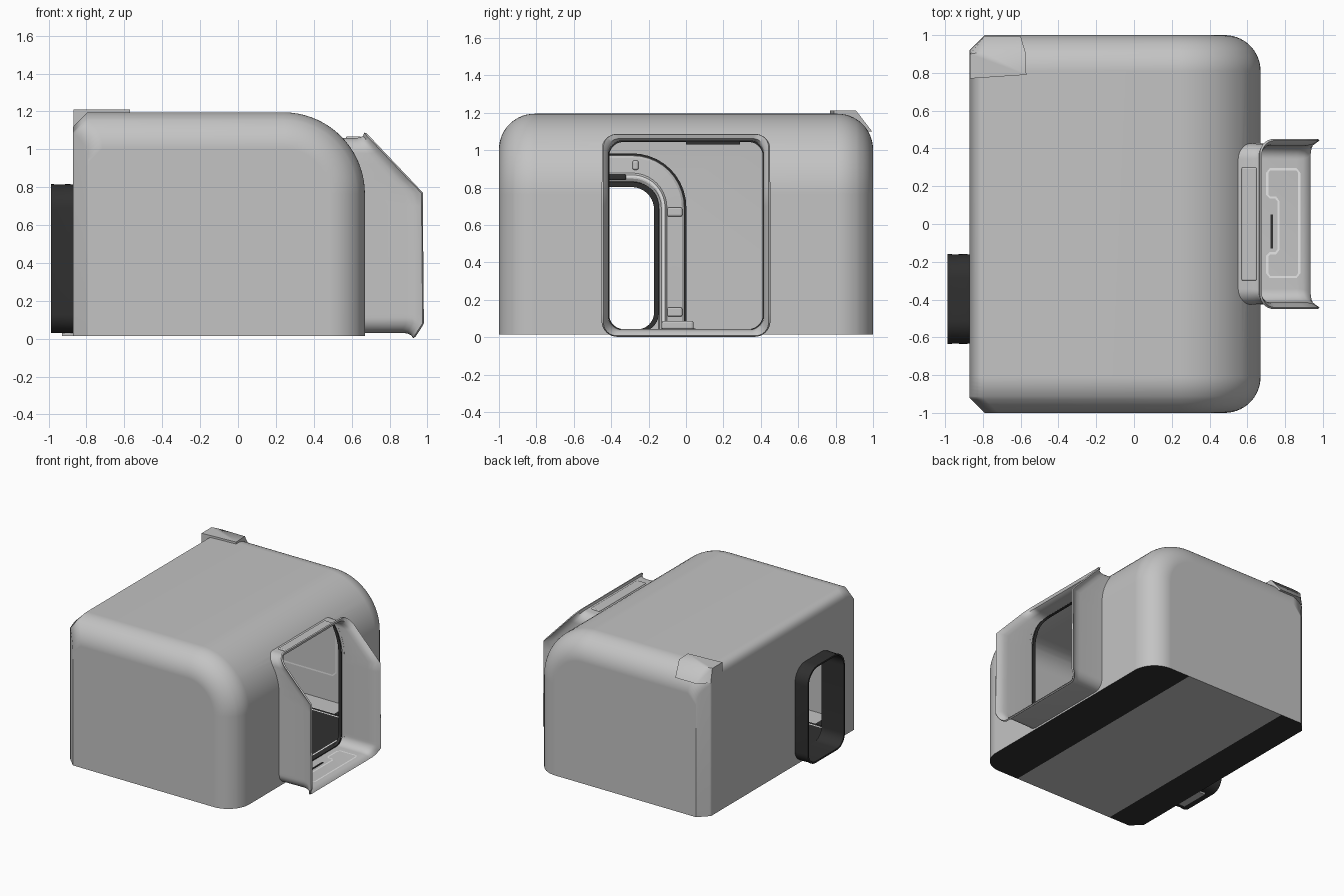
import bpy, bmesh, math
from math import sin, cos, pi, sqrt

if "Cube" in bpy.data.objects:
    bpy.data.objects.remove(bpy.data.objects["Cube"])


def material(name, r, g, b):
    m = bpy.data.materials.new(name)
    m.diffuse_color = (r, g, b, 1)
    m.use_nodes = True
    m.node_tree.nodes["Principled BSDF"].inputs["Base Color"].default_value = m.diffuse_color
    return m


SHELL = material("shell grey", 0.55, 0.55, 0.55)
BLACK = material("rubber black", 0.03, 0.03, 0.03)
LIGHT = material("seam light grey", 0.87, 0.87, 0.87)


def loft(name, rings, mats, caps=False, closed_path=False):
    """Skin a series of closed rings that have equal point counts."""
    bm = bmesh.new()
    vs = [[bm.verts.new(p) for p in r] for r in rings]
    n = len(vs[0])
    pairs = list(zip(vs, vs[1:]))
    if closed_path:
        pairs.append((vs[-1], vs[0]))
    for a, b in pairs:
        for i in range(n):
            j = (i + 1) % n
            bm.faces.new((a[i], a[j], b[j], b[i]))
    if caps:
        bm.faces.new(vs[0])
        bm.faces.new(vs[-1])
    bmesh.ops.recalc_face_normals(bm, faces=bm.faces)
    me = bpy.data.meshes.new(name)
    bm.to_mesh(me)
    bm.free()
    for m in mats:
        me.materials.append(m)
    ob = bpy.data.objects.new(name, me)
    bpy.context.collection.objects.link(ob)
    return ob


def rounded(cy, hw, z0, z1, rt, rb, n=10):
    """Rounded rectangle in the yz plane."""
    pts = []
    for sy, z, r, a0 in ((1, z1, rt, 0), (-1, z1, rt, 90), (-1, z0, rb, 180), (1, z0, rb, 270)):
        oy, oz = cy + sy * (hw - r), z - r if z == z1 else z + r
        for i in range(n + 1):
            a = math.radians(a0 + 90 * i / n)
            pts.append((oy + r * cos(a), oz + r * sin(a)))
    return pts


def at_x(pts, fx):
    """Place yz points in space; fx is a number or a function of z."""
    return [(fx(z) if callable(fx) else fx, y, z) for y, z in pts]


def box(name, x0, x1, y0, y1, z0, z1, mat, bevel=0):
    ring = lambda z: [(x0, y0, z), (x1, y0, z), (x1, y1, z), (x0, y1, z)]
    ob = loft(name, [ring(z0), ring(z1)], [mat], caps=True)
    if bevel:
        b = ob.modifiers.new("bevel", 'BEVEL')
        b.width, b.segments = bevel, 3
    return ob


def activate(ob):
    bpy.ops.object.select_all(action='DESELECT')
    ob.select_set(True)
    bpy.context.view_layer.objects.active = ob


def apply_all(ob):
    activate(ob)
    for m in list(ob.modifiers):
        bpy.ops.object.modifier_apply(modifier=m.name)


def smooth(ob, deg=30):
    activate(ob)
    bpy.ops.object.shade_smooth_by_angle(angle=math.radians(deg))


def solidify(ob, t, offset):
    s = ob.modifiers.new("wall", 'SOLIDIFY')
    s.thickness, s.offset, s.use_even_offset = t, offset, True


def seam(name, pts, place, width=0.012):
    """Flat painted line along a closed 2D outline; place maps it to 3D."""
    a, b = [], []
    n = len(pts)
    for i, (u, v) in enumerate(pts):
        du, dv = pts[(i + 1) % n][0] - pts[i - 1][0], pts[(i + 1) % n][1] - pts[i - 1][1]
        k = width / 2 / math.hypot(du, dv)
        a.append(place(u - dv * k, v + du * k))
        b.append(place(u + dv * k, v - du * k))
    return loft(name, [a, b], [LIGHT])


# ---- main housing: side profile lofted along y, rim filleted ----
XL, XR, ZB, ZT, R, FIL, CH = -0.87, 0.67, 0.015, 1.195, 0.43, 0.19, 0.08


def profile(y, d):
    c = max(0, abs(y) - (1 - CH))
    xl, xr, zt, r = XL + c, XR - d, ZT - d, R - d
    pts = [(xl, ZB), (-0.60, ZB), (0.30, ZB), (xr, ZB)]
    for i in range(19):
        a = pi / 2 * i / 18
        pts.append((xr - r + r * cos(a), zt - r + r * sin(a)))
    pts += [(xl + 0.075, zt), (xl, zt - 0.075)]
    return [(x, y, z) for x, z in pts]


half = [(1 - FIL + FIL * sin(t), FIL * (1 - cos(t))) for t in [pi / 2 * i / 14 for i in range(15)]]
half = sorted(half + [(0.92, FIL - sqrt(FIL ** 2 - 0.11 ** 2))])
stations = [(-y, d) for y, d in reversed(half)] + half
housing = loft("housing", [profile(y, d) for y, d in stations], [SHELL, BLACK], caps=True)
# underside: black rubber strips either side of a shell-grey band
for p in housing.data.polygons:
    if p.normal.z < -0.9 and not -0.60 < p.center.x < 0.30:
        p.material_index = 1
solidify(housing, 0.02, -1)
apply_all(housing)

# ---- doorway and rear port cut through the walls ----
DY = -0.397
door = rounded(0, 0.413, 0.04, 1.05, 0.07, 0.07)
port = rounded(DY, 0.23, 0.038, 0.808, 0.12, 0.08)
cutters = [loft("doorway_cutter", [at_x(door, 0.42), at_x(door, 1.2)], [SHELL], caps=True),
           loft("port_cutter", [at_x(port, -1.2), at_x(port, -0.7)], [SHELL], caps=True)]
for c in cutters:
    b = housing.modifiers.new("cut", 'BOOLEAN')
    b.object, b.operation, b.solver = c, 'DIFFERENCE', 'EXACT'
apply_all(housing)
for c in cutters:
    bpy.data.objects.remove(c)
smooth(housing, 50)
housing.modifiers.new("weighted", 'WEIGHTED_NORMAL').keep_sharp = True


# ---- entrance hood with sloped front and flared lip ----
def wall_x(z):
    dz = max(0, z - (ZT - R))
    return XR - R + sqrt(max(0, R * R - dz * dz)) - 0.02


def front_x(z):
    if z > 0.77:
        return 0.972 - (z - 0.77) * 0.95
    if z < 0.08:
        return 0.93 + (z - 0.005) * 0.64
    return 0.978 - 0.006 * (z - 0.08) / 0.69


def hood_ring(hw, z0, z1, fx):
    """Rounded section with extra points up the sides where the front bends."""
    r = rounded(0, hw, z0, z1, 0.075, 0.075)
    zs = [0.13, 0.3, 0.5, 0.70, 0.77, 0.84, 0.92]
    r = r[:22] + [(-hw, z) for z in reversed(zs)] + r[22:] + [(hw, z) for z in zs]
    return at_x(r, fx)


sections = [hood_ring(0.42, 0.035, 1.055, wall_x)]
for hw, z0, z1, back in ((0.418, 0.037, 1.053, 0.09), (0.421, 0.034, 1.056, 0.055),
                         (0.429, 0.024, 1.066, 0.025), (0.446, 0.006, 1.086, 0)):
    sections.append(hood_ring(hw, z0, z1, lambda z, k=back: front_x(z) - k))
hood = loft("entrance_hood", sections, [SHELL])
solidify(hood, 0.012, 0)
apply_all(hood)
smooth(hood, 40)
box("hood_top_plate", 0.57, 0.65, -0.30, 0.30, 1.05, 1.068, SHELL, 0.008)
box("door_top_bar", 0.50, 0.56, 0.0, 0.29, 1.03, 1.046, BLACK)
box("door_sill_catch", 0.50, 0.56, -0.13, 0.04, 0.04, 0.088, SHELL, 0.012)

# ---- rubber gasket just inside the doorway ----
gasket = [hood_ring(0.418 - i, 0.036 + i, 1.052 - i, lambda z, k=k: wall_x(z) - k)
          for i, k in ((0, 0.005), (0.008, 0.005), (0.008, 0.03), (0, 0.03))]
smooth(loft("door_gasket", gasket, [BLACK], closed_path=True), 40)

# ---- light seam lines: hood floor, side walls, mat ----
outline = [(0.72, 0.29), (0.86, 0.29), (0.875, 0.27), (0.875, -0.26), (0.86, -0.28), (0.72, -0.28),
           (0.705, -0.26), (0.705, -0.17), (0.72, -0.155), (0.75, -0.155), (0.765, -0.135),
           (0.765, 0.12), (0.75, 0.14), (0.72, 0.14), (0.705, 0.155), (0.705, 0.27)]
seam("hood_floor_seam", outline, lambda u, v: (u, v, 0.0445))
box("hood_floor_slot", 0.722, 0.735, -0.13, 0.05, 0.04, 0.046, BLACK)
panel = [(-0.30, 0.25), (0.17, 0.25), (0.20, 0.28), (0.20, 0.62), (0.17, 0.65), (-0.30, 0.65),
         (-0.33, 0.62), (-0.33, 0.28)]
for side, s in (("left", -1), ("right", 1)):
    seam(f"{side}_wall_seam", panel, lambda u, v: (u, s * 0.977, v))

# ---- interior mat with light border ----
box("floor_mat", -0.845, 0.62, -0.80, 0.80, 0.03, 0.04, BLACK)
border = [(-0.78, -0.77), (0.57, -0.77), (0.59, -0.75), (0.59, 0.75), (0.57, 0.77), (-0.78, 0.77),
          (-0.80, 0.75), (-0.80, -0.75)]
seam("mat_border_seam", border, lambda u, v: (u, v, 0.0412))

# ---- rear port duct ----
duct_steps = ((-0.785, 0.252, 0.828), (-0.80, 0.252, 0.828), (-0.80, 0.234, 0.812), (-0.875, 0.236, 0.814),
              (-0.89, 0.238, 0.816), (-0.96, 0.236, 0.814), (-0.975, 0.239, 0.816), (-0.988, 0.239, 0.816))
outer = [at_x(rounded(DY, hw, 0.845 - min(zt, 0.816), zt, 0.13, 0.10), x) for x, hw, zt in duct_steps]
inner = [at_x(rounded(DY, 0.226, 0.042, 0.803, 0.12, 0.09), x) for x in (-0.988, -0.785)]
smooth(loft("rear_duct", outer + inner, [BLACK], closed_path=True))
box("duct_foot", -0.93, -0.865, -0.52, -0.28, 0.015, 0.034, SHELL)

# ---- inner frame around the rear port ----
frame_steps = ((0.250, 0.827, -0.845), (0.254, 0.832, -0.80), (0.265, 0.848, -0.79), (0.285, 0.868, -0.79),
               (0.295, 0.878, -0.80), (0.375, 0.958, -0.805), (0.388, 0.971, -0.815), (0.392, 0.976, -0.853))
smooth(loft("port_frame", [at_x(rounded(DY, hw, 0.032, zt, hw - 0.11, 0.006), x)
                           for hw, zt, x in frame_steps], [SHELL]))
smooth(loft("frame_light_line", [at_x(rounded(DY, hw, 0.042, zt, hw - 0.11, 0.006), -0.7885)
                                 for hw, zt in ((0.272, 0.855), (0.284, 0.867))], [LIGHT]))
ring = [at_x(rounded(DY, hw, 0.031, zt, hw - 0.11, 0.005), x) for hw, zt, x in (
    (0.390, 0.974, -0.852), (0.390, 0.974, -0.835), (0.399, 0.983, -0.835), (0.399, 0.983, -0.852))]
smooth(loft("frame_gasket", ring, [BLACK], closed_path=True))
clips = ((-0.06, 0.67, 0.04, 0.025), (-0.06, 0.135, 0.04, 0.025), (-0.27, 0.92, 0.016, 0.025))
for i, (y, z, wy, wz) in enumerate(clips):
    box(f"frame_clip_{i + 1}", -0.83, -0.785, y - wy, y + wy, z - wz, z + wz, SHELL, 0.01)
box("frame_latch_bar", -0.81, -0.775, -0.48, -0.32, 0.84, 0.872, BLACK, 0.008)

# ---- corner bracket on the roof ----
low = [(-0.868, 0.77), (-0.57, 0.79), (-0.60, 0.995), (-0.79, 0.995), (-0.868, 0.92)]
top = [(-0.868, 0.77), (-0.57, 0.79), (-0.575, 0.91), (-0.80, 0.91), (-0.868, 0.90)]
bracket = loft("corner_bracket", [[(x, y, 1.10) for x, y in low], [(x, y, 1.211) for x, y in top]], [SHELL], caps=True)
smooth(bracket, 60)
